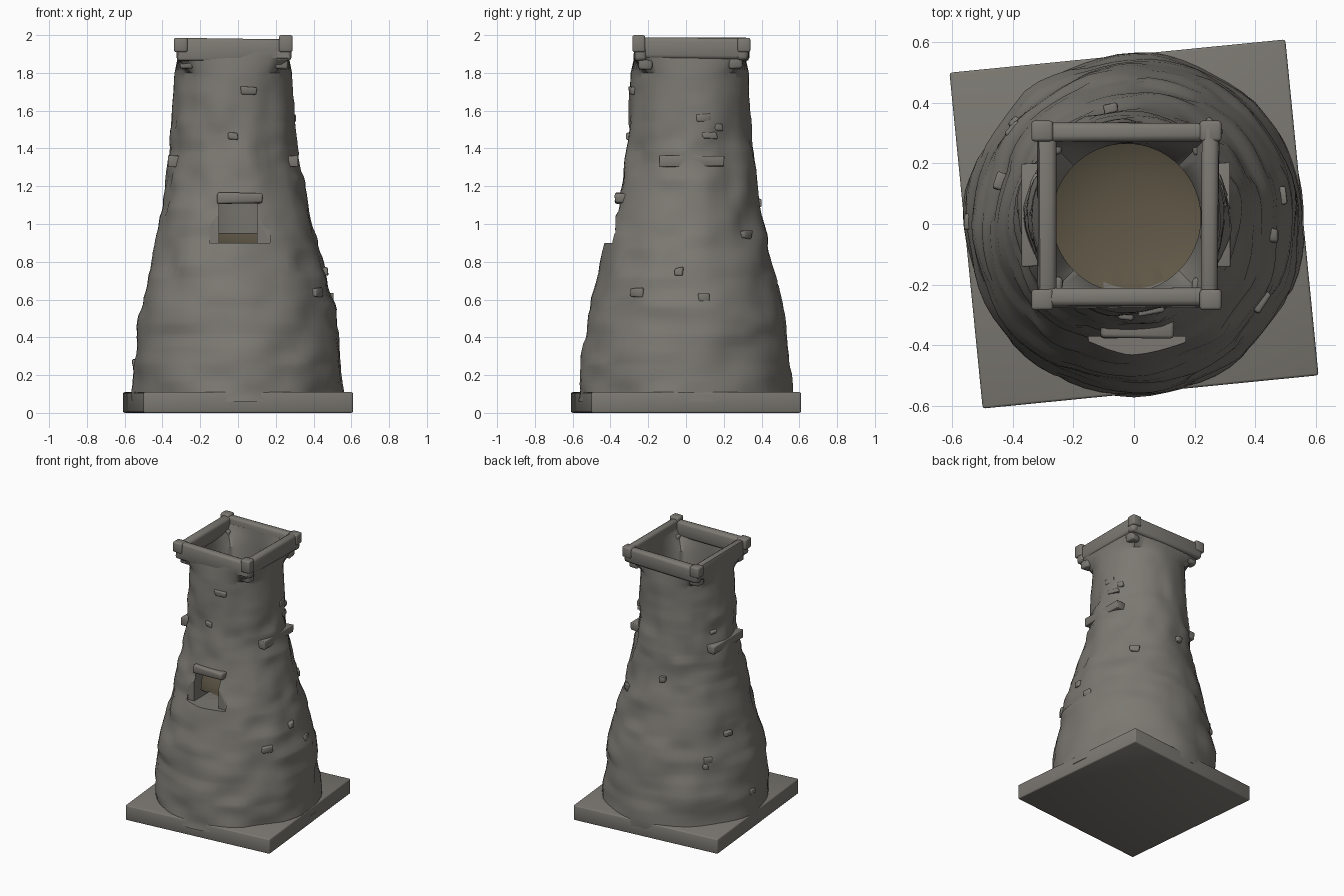
import bpy, bmesh, math, random
from mathutils import Vector, noise

cube = bpy.data.objects.get("Cube")
if cube:
    bpy.data.objects.remove(cube, do_unlink=True)
random.seed(4)
N = 64


def material(name, rgb):
    m = bpy.data.materials.new(name)
    m.use_nodes = True
    m.diffuse_color = (*rgb, 1)
    bsdf = next(n for n in m.node_tree.nodes if n.type == 'BSDF_PRINCIPLED')
    bsdf.inputs["Base Color"].default_value = (*rgb, 1)
    bsdf.inputs["Roughness"].default_value = 0.9
    return m


stone = material("warm grey stone", (0.20, 0.19, 0.168))
earth = material("brown earth", (0.12, 0.10, 0.065))


def finish(bm, name, mats=(stone,), angle=35):
    bmesh.ops.recalc_face_normals(bm, faces=bm.faces)
    me = bpy.data.meshes.new(name)
    bm.to_mesh(me)
    bm.free()
    ob = bpy.data.objects.new(name, me)
    bpy.context.collection.objects.link(ob)
    for m in mats:
        me.materials.append(m)
    bpy.ops.object.select_all(action='DESELECT')
    ob.select_set(True)
    bpy.context.view_layer.objects.active = ob
    bpy.ops.object.shade_smooth_by_angle(angle=math.radians(angle))
    return ob


def box(name, lo, hi, turn=0, bevel=0.012, wobble=0.0):
    """Bevelled block between two corners, with slightly uneven corners."""
    bm = bmesh.new()
    bmesh.ops.create_cube(bm, size=1)
    lo, hi = Vector(lo), Vector(hi)
    for v in bm.verts:
        v.co = (lo + hi) / 2 + v.co * (hi - lo)
        v.co += Vector([random.uniform(-wobble, wobble) for _ in range(3)])
    if bevel:
        bmesh.ops.bevel(bm, geom=bm.edges[:], offset=bevel, segments=2,
                        profile=0.5, affect='EDGES')
    ob = finish(bm, name, angle=50)
    ob.rotation_euler.z = math.radians(turn)
    return ob


def interpolate(profile, z):
    for (z0, r0), (z1, r1) in zip(profile, profile[1:]):
        if z <= z1:
            return r0 + (r1 - r0) * (z - z0) / (z1 - z0)
    return profile[-1][1]


# Ground slab, turned slightly
box("base_slab", (-0.557, -0.557, 0), (0.557, 0.557, 0.11), turn=5.65, bevel=0.008)

# Tower shell: outer wall, square mouth, inner shaft and earth floor in one loft
outline = [(0.06, 0.562), (0.3, 0.547), (0.6, 0.505), (0.8, 0.452), (1.0, 0.403),
           (1.2, 0.36), (1.4, 0.328), (1.6, 0.32), (1.8, 0.313)]
bm = bmesh.new()
rings = []


def ring(z, radius, square=0.0, rough=0.0):
    t = max(0, min(1, (z - 0.8) / 0.6))
    cx, cy = -0.025 * t, 0.02 * t
    course = int(z / 0.075)
    verts = []
    for i in range(N):
        a = 2 * math.pi * i / N
        c, s = math.cos(a), math.sin(a)
        r = radius * (1 - square + square / max(abs(c), abs(s)))
        if rough:
            # broad dents plus stones set in courses
            r += rough * noise.noise(Vector((c * 2.5, s * 2.5, z * 5)))
            block = noise.cell(Vector((i // 4 + course % 2 + 0.5, course + 0.5, 0.5)))
            r += 0.35 * rough * block
        verts.append(bm.verts.new((cx + r * c, cy + r * s, z)))
    rings.append(verts)


STEPS = 58
for k in range(STEPS):
    z = 0.06 + 1.74 * k / (STEPS - 1)
    ring(z, interpolate(outline, z), rough=0.02 * min(1, (1.9 - z) * 2))
for z, r, sq in [(1.88, 0.295, 1), (1.93, 0.29, 1), (1.93, 0.25, 1), (1.88, 0.247, 0.75),
                 (1.8, 0.245, 0), (1.4, 0.255, 0), (1.15, 0.28, 0), (0.95, 0.31, 0),
                 (0.91, 0.25, 0), (0.88, 0.15, 0), (0.87, 0.05, 0)]:
    ring(z, r, sq)
for a, b in zip(rings, rings[1:]):
    for i in range(N):
        j = (i + 1) % N
        bm.faces.new((a[i], a[j], b[j], b[i]))
bm.faces.new(rings[0])
bm.faces.new(rings[-1])
floor_verts = {v for r in rings[-4:] for v in r}
for f in bm.faces:
    f.material_index = int(all(v in floor_verts for v in f.verts))
tower = finish(bm, "tower_wall", (stone, earth), angle=38)

# Window opening and the flat recess above its sill
cutters = [box("window_cutter", (-0.10, -0.7, 0.90), (0.10, -0.15, 1.11), bevel=0),
           box("sill_cutter", (-0.15, -0.7, 0.90), (0.17, -0.372, 1.10), bevel=0)]
for cutter in cutters:
    bpy.ops.object.select_all(action='DESELECT')
    tower.select_set(True)
    bpy.context.view_layer.objects.active = tower
    mod = tower.modifiers.new("opening", 'BOOLEAN')
    mod.operation, mod.solver, mod.object = 'DIFFERENCE', 'EXACT', cutter
    bpy.ops.object.modifier_apply(modifier=mod.name)
    bpy.data.objects.remove(cutter, do_unlink=True)
bpy.ops.object.shade_smooth_by_angle(angle=math.radians(38))

# Lintel over the window
box("window_lintel", (-0.11, -0.378, 1.11), (0.13, -0.30, 1.165), wobble=0.004)

# Stone blocks sticking out on both sides
box("left_side_block", (0.24, -0.14, 1.305), (0.318, 0.20, 1.36), bevel=0.005, wobble=0.004)
box("right_side_block", (-0.37, -0.14, 1.305), (-0.29, 0.20, 1.36), bevel=0.005, wobble=0.004)

# Square rim of four beams
box("front_rim_beam", (-0.325, -0.275, 1.865), (0.28, -0.215, 1.982), bevel=0.018, wobble=0.006)
box("back_rim_beam", (-0.325, 0.27, 1.865), (0.28, 0.33, 1.978), bevel=0.018, wobble=0.006)
box("left_rim_beam", (0.225, -0.27, 1.875), (0.28, 0.33, 1.988), bevel=0.018, wobble=0.006)
box("right_rim_beam", (-0.315, -0.27, 1.86), (-0.26, 0.33, 1.975), bevel=0.018, wobble=0.006)

# Corner stubs of the rim, and small brackets below them
for side, x in (("left", 0.253), ("right", -0.303)):
    for end, y in (("front", -0.25), ("back", 0.307)):
        top = 2.0 if (side, end) == ("left", "front") else 1.986
        box(f"{end}_{side}_rim_stub", (x - 0.036, y - 0.034, 1.91),
            (x + 0.036, y + 0.034, top), turn=0, bevel=0.01)
        bx, by = x * 0.9, y * 0.85
        box(f"{end}_{side}_bracket", (bx - 0.035, by - 0.035, 1.82),
            (bx + 0.035, by + 0.035, 1.89), bevel=0.012, wobble=0.006)

# Loose stones standing slightly proud of the wall
for n in range(16):
    a, z = random.uniform(0, 2 * math.pi), random.uniform(0.2, 1.75)
    if math.sin(a) < -0.7 and 0.8 < z < 1.25:
        continue
    r = interpolate(outline, z) - 0.008
    w, h = random.uniform(0.02, 0.045), random.uniform(0.015, 0.025)
    rock = box(f"wall_stone_{n + 1}", (-0.025, -w, -h), (0.02, w, h), bevel=0.008, wobble=0.006)
    t = max(0, min(1, (z - 0.8) / 0.6))
    rock.location = (r * math.cos(a) - 0.025 * t, r * math.sin(a) + 0.02 * t, z)
    rock.rotation_euler.z = a
